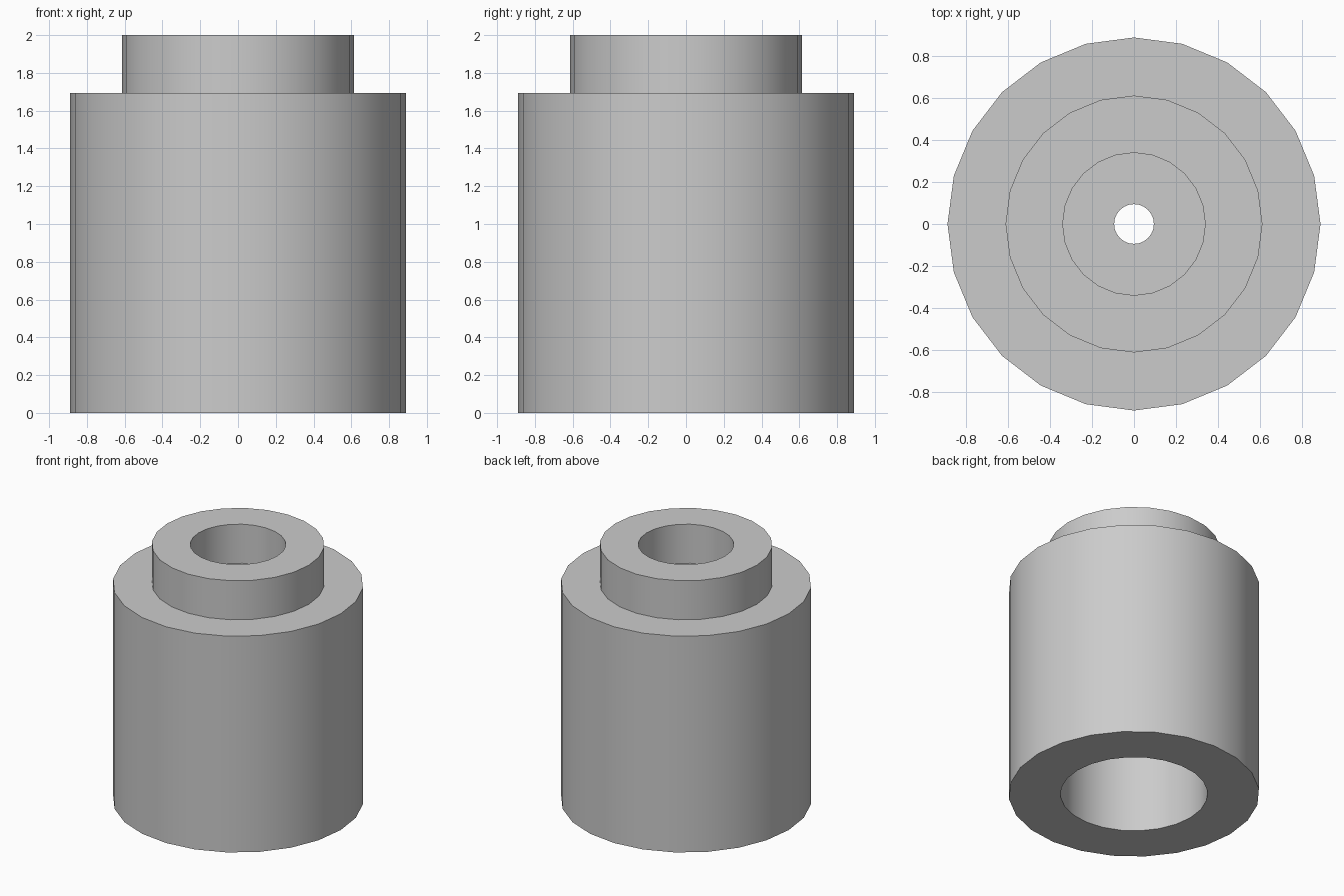
import bpy
import bmesh
from math import radians, tau
from mathutils import Matrix, Vector

SIDES = 24

cube = bpy.data.objects.get("Cube")
if cube:
    bpy.data.objects.remove(cube, do_unlink=True)

# Plain grey for the whole part
grey = bpy.data.materials.new("plain_grey")
grey.use_nodes = True
colour = (0.6, 0.6, 0.6, 1)
grey.diffuse_color = colour
grey.node_tree.nodes["Principled BSDF"].inputs["Base Color"].default_value = colour


def lathe(name, profile):
    """Turn a closed (radius, height) profile around the z axis."""
    bm = bmesh.new()
    rings = []
    for i in range(SIDES):
        turn = Matrix.Rotation(tau * i / SIDES, 3, "Z")
        rings.append([bm.verts.new(turn @ Vector((r, 0, z))) for r, z in profile])
    count = len(profile)
    for i in range(SIDES):
        a, b = rings[i], rings[(i + 1) % SIDES]
        for j in range(count):
            k = (j + 1) % count
            bm.faces.new((a[j], b[j], b[k], a[k]))
    bmesh.ops.recalc_face_normals(bm, faces=bm.faces)
    mesh = bpy.data.meshes.new(name)
    bm.to_mesh(mesh)
    bm.free()
    mesh.materials.append(grey)
    obj = bpy.data.objects.new(name, mesh)
    bpy.context.collection.objects.link(obj)
    bpy.ops.object.select_all(action="DESELECT")
    obj.select_set(True)
    bpy.context.view_layer.objects.active = obj
    bpy.ops.object.shade_smooth_by_angle(angle=radians(30))


# Radii and heights of the turned section
body_r, neck_r, bore_r, recess_r, pin_r = 0.89, 0.613, 0.523, 0.34, 0.095
shoulder_z, ceiling_z, top_z = 1.694, 1.4, 2.0

# Body with wide bore below, neck with recess above, small hole between
lathe("stepped_sleeve", [
    (body_r, 0), (body_r, shoulder_z),
    (neck_r, shoulder_z), (neck_r, top_z),
    (recess_r, top_z), (recess_r, shoulder_z),
    (pin_r, shoulder_z), (pin_r, ceiling_z),
    (bore_r, ceiling_z), (bore_r, 0),
])
